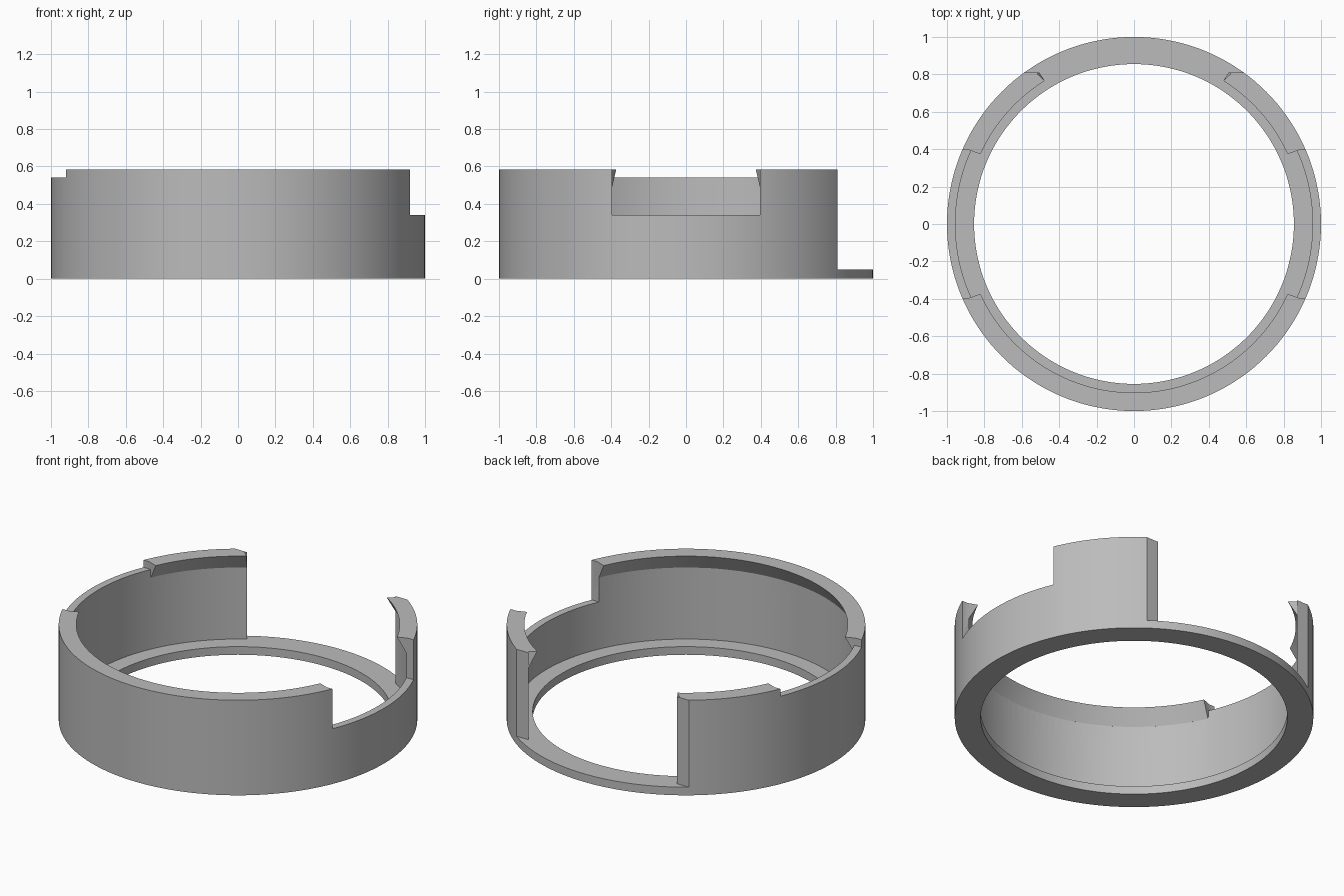
import bpy, bmesh
from math import sin, cos, asin, pi, radians

SEGMENTS = 144
OUTER, WALL_IN, LIP_IN, BASE_IN = 1.0, 0.955, 0.902, 0.855
TOP, BASE_TOP = 0.585, 0.05
NOTCH_Y, BACK_Y = 0.395, 0.81

cube = bpy.data.objects.get("Cube")
if cube:
    bpy.data.objects.remove(cube, do_unlink=True)

grey = bpy.data.materials.new("plain grey")
grey.use_nodes = True
colour = (0.5, 0.5, 0.5, 1)
grey.diffuse_color = colour
grey.node_tree.nodes["Principled BSDF"].inputs["Base Color"].default_value = colour


def finish(name, bm):
    bmesh.ops.recalc_face_normals(bm, faces=bm.faces)
    mesh = bpy.data.meshes.new(name)
    bm.to_mesh(mesh)
    bm.free()
    mesh.materials.append(grey)
    obj = bpy.data.objects.new(name, mesh)
    bpy.context.collection.objects.link(obj)
    return obj


def sweep(name, profile, start=None, end=None, steps=SEGMENTS):
    """Turn an (r, z) profile about z; start and end give the angle for a radius."""
    bm = bmesh.new()
    full = start is None
    rings = []
    for i in range(steps if full else steps + 1):
        t = i / steps
        ring = []
        for r, z in profile:
            a = 2 * pi * t if full else start(r) * (1 - t) + end(r) * t
            ring.append(bm.verts.new((r * cos(a), r * sin(a), z)))
        rings.append(ring)
    n = len(profile)
    pairs = list(zip(rings, rings[1:])) + ([(rings[-1], rings[0])] if full else [])
    for a, b in pairs:
        for k in range(n):
            bm.faces.new((a[k], a[(k + 1) % n], b[(k + 1) % n], b[k]))
    if not full:
        bm.faces.new(rings[0])
        bm.faces.new(rings[-1])
    return finish(name, bm)


def prism(name, plan, z0, z1):
    bm = bmesh.new()
    low = [bm.verts.new((x, y, z0)) for x, y in plan]
    high = [bm.verts.new((x, y, z1)) for x, y in plan]
    bm.faces.new(low)
    bm.faces.new(high)
    for k in range(len(plan)):
        j = (k + 1) % len(plan)
        bm.faces.new((low[k], low[j], high[j], high[k]))
    return finish(name, bm)


def combine(target, tool, operation):
    tool.hide_render = True
    mod = target.modifiers.new(tool.name, "BOOLEAN")
    mod.operation, mod.solver, mod.object = operation, "EXACT", tool
    bpy.context.view_layer.objects.active = target
    bpy.ops.object.modifier_apply(modifier=mod.name)
    bpy.data.objects.remove(tool, do_unlink=True)


# Flanged ring: wide flat base with a thin upright wall
ring = sweep("ring_body", [(BASE_IN, 0), (OUTER, 0), (OUTER, TOP), (WALL_IN, TOP),
                           (WALL_IN, BASE_TOP), (BASE_IN, BASE_TOP)])

# Side notches (deep on the left, shallow on the right) and the open back
for side, floor in ((1, 0.34), (-1, 0.54)):
    x0, x1 = side * 0.5, side * 1.2
    plan = [(x0, -NOTCH_Y), (x1, -NOTCH_Y), (x1, NOTCH_Y), (x0, NOTCH_Y)]
    combine(ring, prism("notch_cutter", plan, floor, 1), "DIFFERENCE")
back = [(-1.2, BACK_Y), (1.2, BACK_Y), (1.2, 1.2), (-1.2, 1.2)]
combine(ring, prism("back_cutter", back, BASE_TOP, 1), "DIFFERENCE")


# Overhanging snap lip on the front wall and on the two rear posts
def edge(y):
    return lambda r: asin(y / max(r, WALL_IN))


def mirrored(angle):
    return lambda r: pi - angle(r)


lip = [(LIP_IN, TOP), (WALL_IN + 0.01, TOP), (WALL_IN + 0.01, 0.49), (WALL_IN, 0.49)]
notch, rear, front = edge(NOTCH_Y), edge(BACK_Y), edge(-NOTCH_Y)
spans = [("front_lip", lambda r: -pi - front(r), front, 54),
         ("left_lip", notch, rear, 14),
         ("right_lip", mirrored(rear), mirrored(notch), 14)]
for name, start, end, steps in spans:
    combine(ring, sweep(name, lip, start, end, steps), "UNION")

# Smooth curved walls with crisp edges
bpy.ops.object.select_all(action="DESELECT")
ring.select_set(True)
bpy.context.view_layer.objects.active = ring
bpy.ops.object.shade_smooth_by_angle(angle=radians(25))
